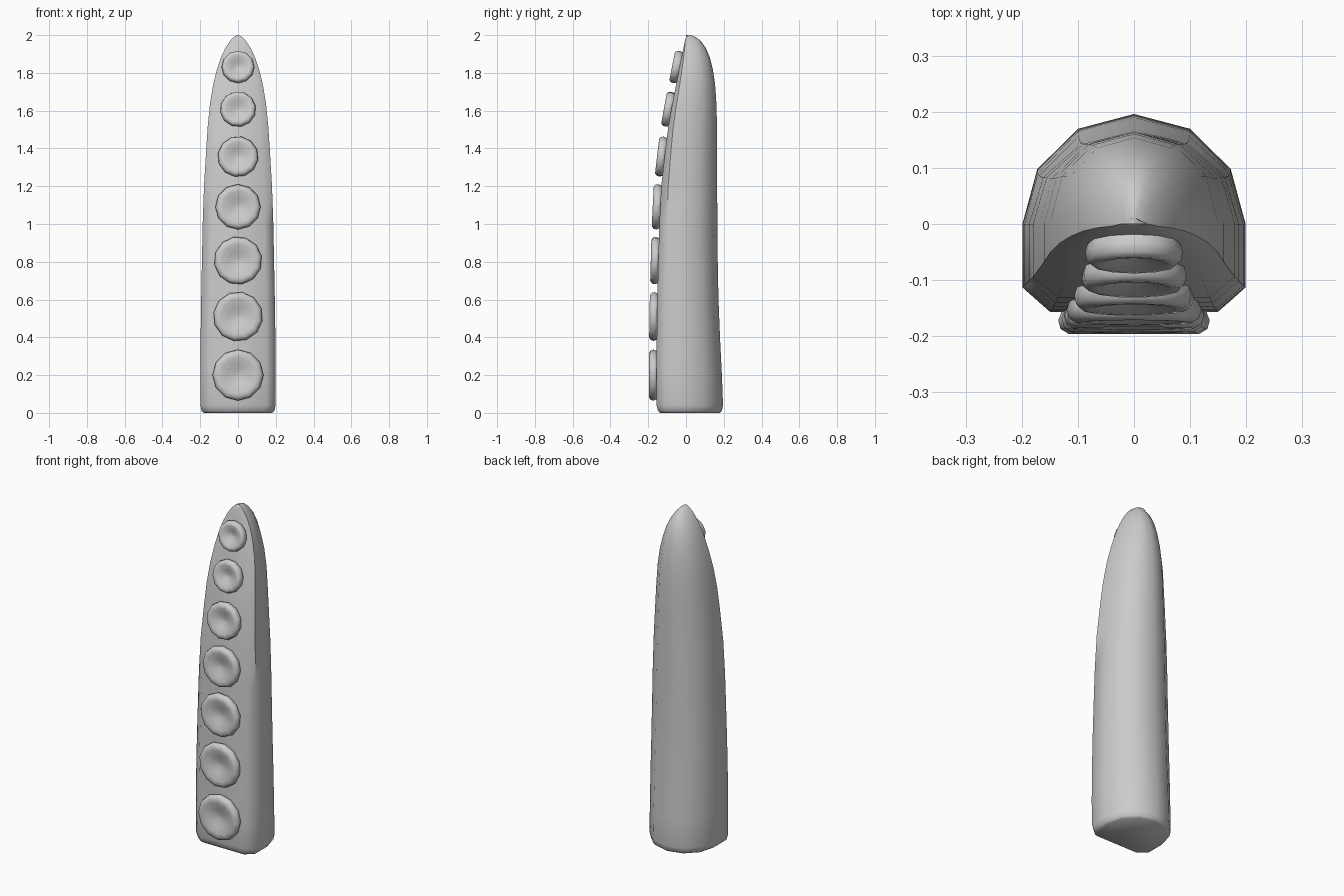
import bpy, bmesh, math
from mathutils import Vector, Matrix

if "Cube" in bpy.data.objects:
    bpy.data.objects.remove(bpy.data.objects["Cube"])


def loft(name, rings, angle):
    """Skin a stack of equal-length rings and close both ends."""
    bm = bmesh.new()
    rows = [[bm.verts.new(p) for p in ring] for ring in rings]
    n = len(rows[0])
    for a, b in zip(rows, rows[1:]):
        for i in range(n):
            j = (i + 1) % n
            bm.faces.new((a[i], a[j], b[j], b[i]))
    bm.faces.new(rows[0][::-1])
    bm.faces.new(rows[-1])
    bmesh.ops.recalc_face_normals(bm, faces=bm.faces[:])
    mesh = bpy.data.meshes.new(name)
    bm.to_mesh(mesh)
    bm.free()
    ob = bpy.data.objects.new(name, mesh)
    bpy.context.collection.objects.link(ob)
    bpy.ops.object.select_all(action='DESELECT')
    ob.select_set(True)
    bpy.context.view_layer.objects.active = ob
    bpy.ops.object.shade_smooth_by_angle(angle=math.radians(angle))
    return ob


# Tentacle levels: height, half width, front y, back y
LEVELS = [
    (0.00, 0.180, -0.138, 0.178), (0.01, 0.193, -0.148, 0.190),
    (0.04, 0.199, -0.156, 0.196), (0.20, 0.199, -0.157, 0.190),
    (0.40, 0.198, -0.155, 0.180), (0.60, 0.195, -0.152, 0.172),
    (0.80, 0.191, -0.147, 0.168), (1.00, 0.187, -0.141, 0.166),
    (1.20, 0.180, -0.131, 0.165), (1.40, 0.168, -0.109, 0.164),
    (1.52, 0.160, -0.093, 0.164), (1.64, 0.148, -0.072, 0.161),
    (1.74, 0.131, -0.052, 0.154), (1.82, 0.111, -0.036, 0.142),
    (1.88, 0.091, -0.024, 0.127), (1.93, 0.068, -0.014, 0.106),
    (1.97, 0.042, -0.006, 0.078), (1.99, 0.022, 0.001, 0.050),
    (2.00, 0.005, 0.012, 0.026),
]


def section(z, w, f, b):
    # domed back, straight sides, chamfered flat front
    mid = max(0.0, (f + b) / 2 - 0.035) if z > 1.4 else 0.0
    pts = [(w * math.cos(math.radians(a)),
            mid + (b - mid) * math.sin(math.radians(a))) for a in range(0, 181, 30)]
    side = mid + 0.72 * (f - mid)
    pts += [(-w, side), (-0.75 * w, f), (0, f), (0.75 * w, f), (w, side)]
    return [(x, y, z) for x, y in pts]


loft("tentacle", [section(*lv) for lv in LEVELS], 50)


def front_at(z):
    for a, b in zip(LEVELS, LEVELS[1:]):
        if a[0] <= z <= b[0]:
            return a[2] + (b[2] - a[2]) * (z - a[0]) / (b[0] - a[0])


# Sucker dish: radius factor, height above the skin
DISH = [(0.85, -0.012), (0.96, 0.002), (1.0, 0.016), (0.97, 0.031),
        (0.86, 0.040), (0.70, 0.039), (0.40, 0.026), (0.15, 0.016), (0.02, 0.014)]
SUCKERS = [(0.20, 0.135), (0.51, 0.131), (0.806, 0.127), (1.09, 0.120),
           (1.355, 0.108), (1.605, 0.095), (1.828, 0.087)]

for k, (z, r) in enumerate(SUCKERS):
    lo, hi = front_at(z - r * 0.9), front_at(z + r * 0.9)
    up = Vector((0, hi - lo, 1.8 * r)).normalized()
    right = Vector((1, 0, 0))
    out = up.cross(right) * -1
    if out.y > 0:
        out = -out
    centre = Vector((0, (lo + hi) / 2, z))
    turn = k * 0.35
    rings = []
    for fac, h in DISH:
        ring = []
        for i in range(12):
            a = turn + math.tau * i / 12
            ring.append(centre + out * h
                        + (right * math.cos(a) + up * math.sin(a)) * fac * r)
        rings.append(ring)
    loft(f"sucker_{k + 1}", rings, 60)
